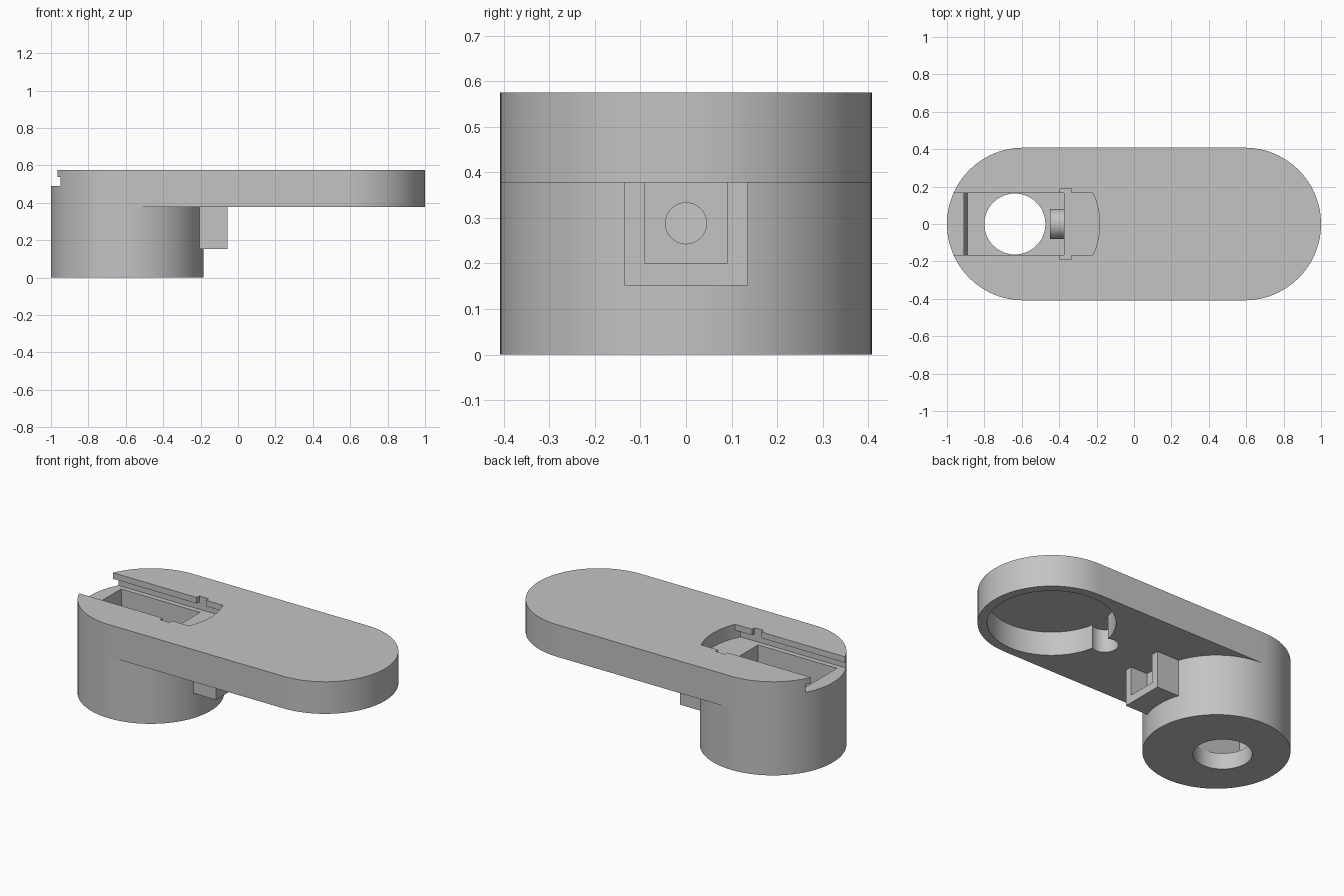
import bpy, bmesh, math

old = bpy.data.objects.get("Cube")
if old:
    bpy.data.objects.remove(old, do_unlink=True)

R, CX = 0.408, 0.592            # end radius and end centre offset
MID, TOP = 0.378, 0.575         # underside and top of the arm
FLOOR = 0.49                    # floor of the sliding slot
SEG = 96

grey = bpy.data.materials.new("light grey")
grey.use_nodes = True
colour = (0.55, 0.55, 0.55, 1)
grey.diffuse_color = colour
grey.node_tree.nodes["Principled BSDF"].inputs["Base Color"].default_value = colour


def prism(name, points, direction):
    """Extrude a closed outline of 3D points along a direction."""
    bm = bmesh.new()
    face = bm.faces.new([bm.verts.new(p) for p in points])
    top = bmesh.ops.extrude_face_region(bm, geom=[face])["geom"]
    bmesh.ops.translate(bm, vec=direction,
                        verts=[v for v in top if isinstance(v, bmesh.types.BMVert)])
    bmesh.ops.recalc_face_normals(bm, faces=bm.faces)
    mesh = bpy.data.meshes.new(name)
    bm.to_mesh(mesh)
    bm.free()
    mesh.materials.append(grey)
    obj = bpy.data.objects.new(name, mesh)
    bpy.context.collection.objects.link(obj)
    return obj


def arc(cx, cy, r, a0, a1, n):
    return [(cx + r * math.cos(a0 + (a1 - a0) * i / n),
             cy + r * math.sin(a0 + (a1 - a0) * i / n)) for i in range(n + 1)]


def flat(name, outline, z0, z1):
    return prism(name, [(x, y, z0) for x, y in outline], (0, 0, z1 - z0))


def disc(name, x, r, z0, z1):
    return flat(name, arc(x, 0, r, 0, math.tau, SEG)[:-1], z0, z1)


def box(name, x0, x1, half, z0, z1):
    return flat(name, [(x0, -half), (x1, -half), (x1, half), (x0, half)], z0, z1)


def rod(name, x0, x1, r, z):
    return prism(name, [(x0, y, h) for y, h in arc(0, z, r, 0, math.tau, 48)[:-1]],
                 (x1 - x0, 0, 0))


def slot(name, half, z0, z1):
    """Strip open at the outer end, closed by an arc at the inner end."""
    a = math.asin(half / R)
    return flat(name, [(-1.1, -half)] + arc(-CX, 0, R, -a, a, 24) + [(-1.1, half)], z0, z1)


def cut(obj, cutters):
    bpy.context.view_layer.objects.active = obj
    for c in cutters:
        c.hide_render = True
        mod = obj.modifiers.new("cut", 'BOOLEAN')
        mod.operation, mod.solver, mod.object = 'DIFFERENCE', 'EXACT', c
        bpy.ops.object.modifier_apply(modifier=mod.name)


# Main solids: rounded arm and the round base below one end
h = math.pi / 2
arm = flat("arm", arc(CX, 0, R, -h, h, 48) + arc(-CX, 0, R, h, 3 * h, 48), MID, TOP)
base = disc("round_base", -CX, R, 0, MID)
housing = box("connector_housing", -0.23, -0.055, 0.135, 0.152, MID)

# Cutters: undercut slot, lip notches, pocket, holes
pocket_profile = [(-0.912, 0.53), (-0.89, 0.10), (-0.374, 0.10), (-0.374, 0.53)]
pocket = prism("pocket_cutter", [(x, -0.165, z) for x, z in pocket_profile], (0, 0.33, 0))
lip_slot = slot("lip_slot_cutter", 0.165, FLOOR + 0.01, 0.7)
wide_slot = slot("wide_slot_cutter", 0.196, FLOOR, 0.538)
notch = box("lip_notch_cutter", -0.396, -0.333, 0.19, FLOOR + 0.005, 0.7)
floor_hole = disc("floor_hole_cutter", -0.637, 0.163, -0.1, 0.2)
recess = disc("recess_cutter", CX, 0.355, 0.3, 0.525)
side_recess = disc("side_recess_cutter", 0.21, 0.075, 0.3, 0.52)
passage = rod("passage_cutter", -0.5, -0.1, 0.045, 0.288)
cavity = box("cavity_cutter", -0.17, 0.0, 0.09, 0.2, 0.5)

# Tubular boss on the inner pocket wall
boss = rod("cable_boss", -0.45, -0.37, 0.08, 0.288)

cut(arm, [wide_slot, lip_slot, notch, pocket, recess, side_recess])
cut(base, [pocket, floor_hole, passage])
cut(housing, [cavity, passage])
cut(boss, [passage])

for c in (pocket, lip_slot, wide_slot, notch, floor_hole, recess,
          side_recess, passage, cavity):
    bpy.data.objects.remove(c, do_unlink=True)

# Smooth curved walls, sharp edges kept
for o in bpy.context.view_layer.objects:
    o.select_set(False)
for o in (arm, base, housing, boss):
    o.select_set(True)
bpy.context.view_layer.objects.active = arm
bpy.ops.object.shade_smooth_by_angle(angle=math.radians(30))
